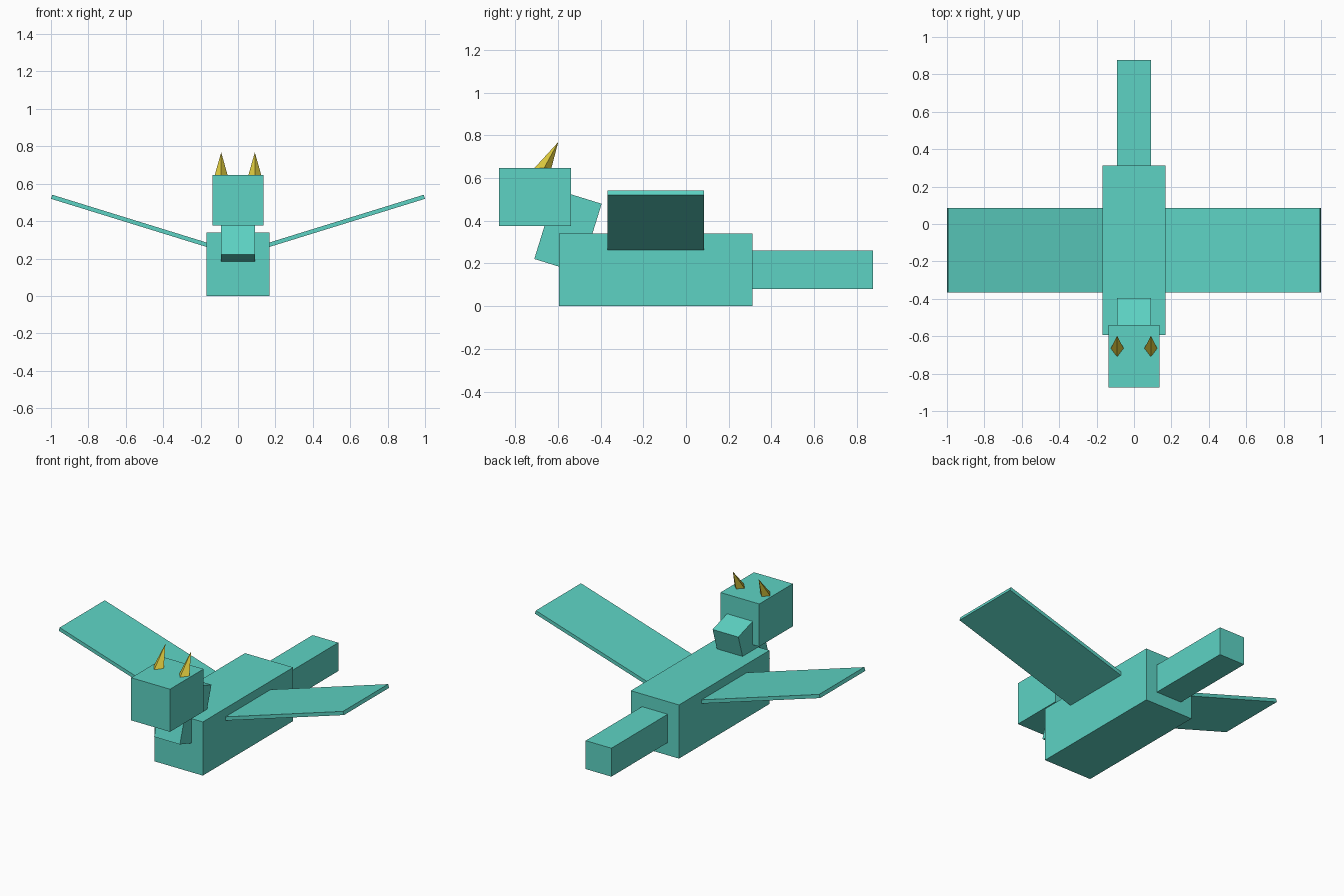
import bpy
from math import sin, cos
from mathutils import Vector

if "Cube" in bpy.data.objects:
    bpy.data.objects.remove(bpy.data.objects["Cube"])


def material(name, color):
    m = bpy.data.materials.new(name)
    m.diffuse_color = color
    m.use_nodes = True
    m.node_tree.nodes["Principled BSDF"].inputs["Base Color"].default_value = m.diffuse_color
    return m


teal = material("teal", (0.11, 0.65, 0.55, 1))
gold = material("gold", (0.75, 0.61, 0.05, 1))


def box(name, center, size, rot=(0, 0, 0)):
    bpy.ops.mesh.primitive_cube_add(size=1, location=center, rotation=rot)
    ob = bpy.context.object
    ob.name = name
    ob.scale = size
    ob.data.materials.append(teal)
    return ob


# Body, tail and head
box("body", (0, -0.141, 0.17), (0.338, 0.905, 0.34))
box("tail", (0, 0.593, 0.17), (0.18, 0.565, 0.18))
box("head", (0, -0.707, 0.511), (0.272, 0.336, 0.27))

# Neck leaning back
box("neck", (0, -0.5525, 0.35), (0.18, 0.225, 0.34), (-0.3, 0, 0))

# Wings and horns, mirrored left and right
tilt, wing_len, wing_thick = 0.3, 0.9, 0.0226
lean, horn_len = 0.5, 0.17
for side, label in ((1, "left"), (-1, "right")):
    # Wing: thin slab placed from its tip, raised outward
    cx = 0.9965 - cos(tilt) * wing_len / 2
    cz = 0.53 - sin(tilt) * wing_len / 2
    box(label + "_wing", (side * cx, -0.141, cz),
        (wing_len, 0.452, wing_thick), (0, -side * tilt, 0))

    # Horn: four-sided spike leaning back, root sunk in the head
    tip = Vector((side * 0.09, -0.598, 0.768))
    axis = Vector((0, sin(lean), cos(lean)))
    bpy.ops.mesh.primitive_cone_add(vertices=4, radius1=0.042, radius2=0,
                                    depth=horn_len,
                                    location=tip - axis * horn_len / 2,
                                    rotation=(-lean, 0, 0))
    horn = bpy.context.object
    horn.name = label + "_horn"
    horn.data.materials.append(gold)
